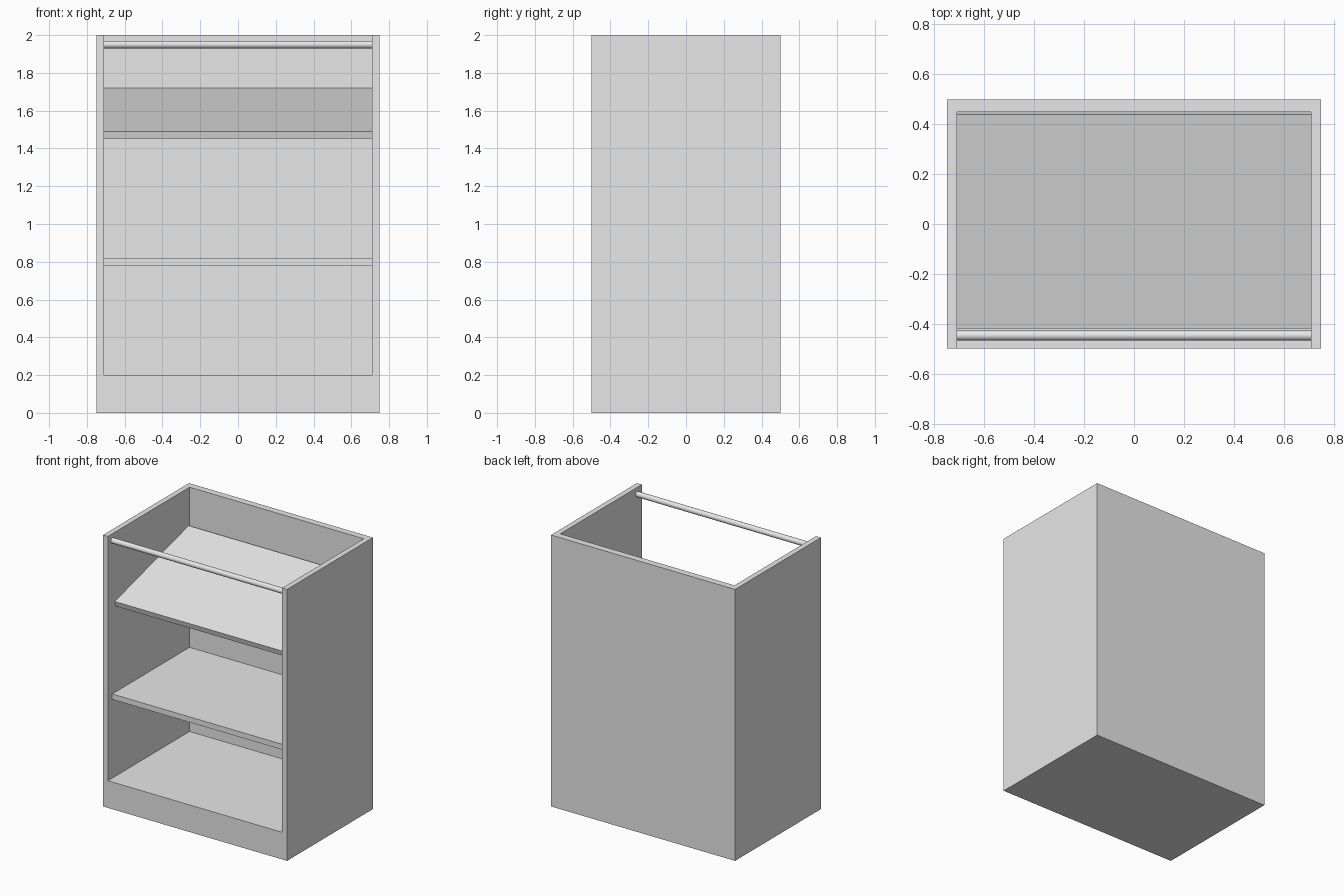
import bpy
from math import radians
from mathutils import Vector, Matrix

default = bpy.data.objects.get("Cube")
if default:
    bpy.data.objects.remove(default, do_unlink=True)

WIDTH, DEPTH, HEIGHT = 1.5, 1.0, 2.0
SIDE, BACK, BASE, BOARD = 0.04, 0.05, 0.2, 0.04
INNER = WIDTH - 2 * SIDE

grey = bpy.data.materials.new("light grey")
grey.use_nodes = True
colour = (0.8, 0.8, 0.8, 1)
grey.diffuse_color = colour
grey.node_tree.nodes["Principled BSDF"].inputs["Base Color"].default_value = colour


def box(name, low, high):
    """Box between two corners, in the shared material."""
    low, high = Vector(low), Vector(high)
    bpy.ops.mesh.primitive_cube_add(size=1)
    ob = bpy.context.object
    ob.name = ob.data.name = name
    ob.data.transform(Matrix.Translation((low + high) / 2)
                      @ Matrix.Diagonal((*(high - low), 1)))
    ob.data.materials.append(grey)
    return ob


# Carcass: one solid block, hollowed out through the front and top
carcass = box("carcass", (-WIDTH / 2, -DEPTH / 2, 0), (WIDTH / 2, DEPTH / 2, HEIGHT))
hollow = box("hollow_cutter", (-INNER / 2, -DEPTH, BASE),
             (INNER / 2, DEPTH / 2 - BACK, HEIGHT + 1))
hollow.hide_render = True
cut = carcass.modifiers.new("hollow", 'BOOLEAN')
cut.operation = 'DIFFERENCE'
cut.solver = 'EXACT'
cut.object = hollow
bpy.context.view_layer.objects.active = carcass
bpy.ops.object.modifier_apply(modifier=cut.name)
bpy.data.objects.remove(hollow, do_unlink=True)

# Level middle shelf
box("middle_shelf", (-INNER / 2, -0.45, 0.78), (INNER / 2, 0.45, 0.78 + BOARD))

# Sloping upper shelf, hinged about its top front edge
sloping = box("sloping_shelf", (-INNER / 2, 0, -BOARD), (INNER / 2, 0.89, 0))
sloping.rotation_euler.x = radians(15)
sloping.location = (0, -0.42, 1.49)

# Rail across the open front
bpy.ops.mesh.primitive_cylinder_add(vertices=32, radius=0.02, depth=INNER,
                                    location=(0, -0.447, 1.95),
                                    rotation=(0, radians(90), 0))
rail = bpy.context.object
rail.name = rail.data.name = "front_rail"
rail.data.materials.append(grey)
bpy.ops.object.shade_smooth_by_angle()
